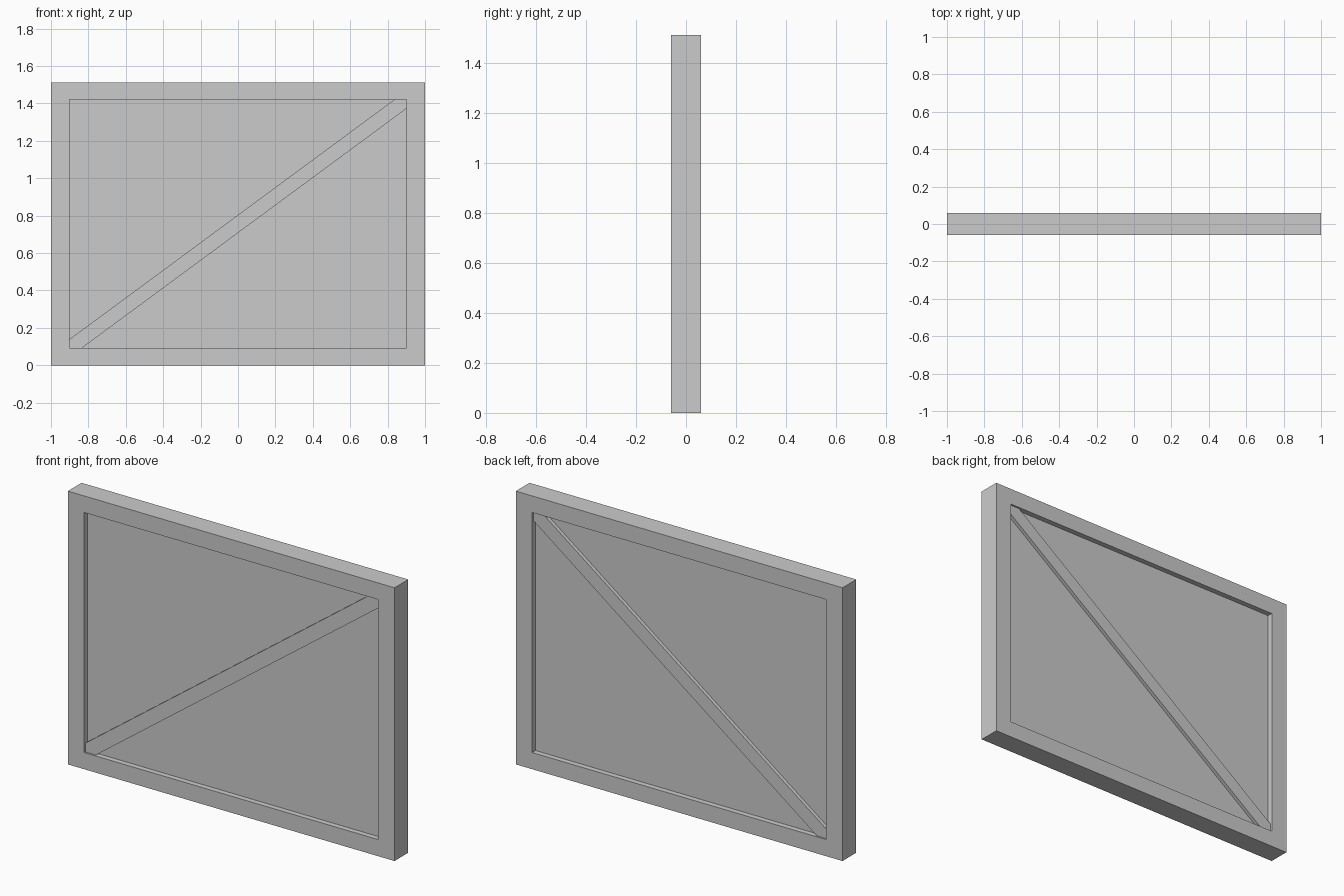
import bpy, bmesh

if "Cube" in bpy.data.objects:
    bpy.data.objects.remove(bpy.data.objects["Cube"])

W, H, D = 1.0, 1.512, 0.06      # half width, height, half depth
IX, Z0, Z1 = 0.9, 0.092, 1.42   # inner opening


def prism(name, outline, half_depth):
    """Extrude an x-z outline symmetrically along y."""
    bm = bmesh.new()
    face = bm.faces.new([bm.verts.new((x, -half_depth, z)) for x, z in outline])
    ext = bmesh.ops.extrude_face_region(bm, geom=[face])
    verts = [g for g in ext["geom"] if isinstance(g, bmesh.types.BMVert)]
    bmesh.ops.translate(bm, verts=verts, vec=(0, 2 * half_depth, 0))
    bmesh.ops.recalc_face_normals(bm, faces=bm.faces[:])
    mesh = bpy.data.meshes.new(name)
    bm.to_mesh(mesh)
    bm.free()
    obj = bpy.data.objects.new(name, mesh)
    bpy.context.collection.objects.link(obj)
    return obj


def box(name, x0, x1, z0, z1, half_depth):
    return prism(name, [(x0, z0), (x1, z0), (x1, z1), (x0, z1)], half_depth)


# Outer frame: full-height stiles with rails between them
box("left_stile", -W, -IX, 0, H, D)
box("right_stile", IX, W, 0, H, D)
box("bottom_rail", -IX, IX, 0, Z0, D)
box("top_rail", -IX, IX, Z1, H, D)

# Recessed infill panel
box("panel", -IX, IX, Z0, Z1, 0.03)

# Diagonal brace, corner to corner, standing proud of the panel on both sides
dz = 0.048
dx = dz * 2 * IX / (Z1 - Z0)
prism("diagonal_brace", [(-IX, Z0), (-IX + dx, Z0), (IX, Z1 - dz),
                         (IX, Z1), (IX - dx, Z1), (-IX, Z0 + dz)], 0.05)
